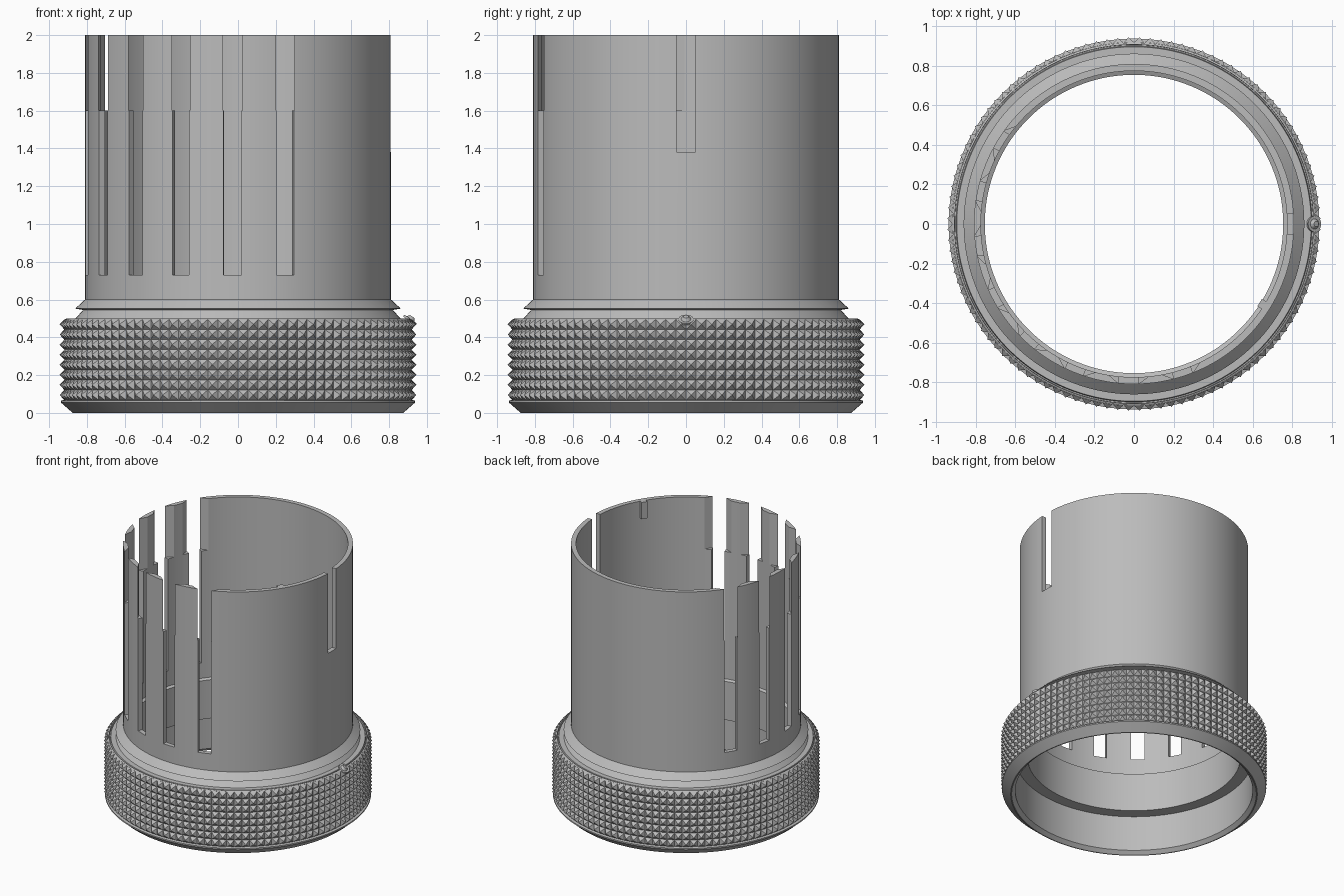
import bpy, bmesh, math
from mathutils import Matrix, Vector

if "Cube" in bpy.data.objects:
    bpy.data.objects.remove(bpy.data.objects["Cube"], do_unlink=True)

metal = bpy.data.materials.new("grey_metal")
metal.use_nodes = True
GREY = (0.5, 0.5, 0.5, 1)
metal.diffuse_color = GREY
metal.node_tree.nodes["Principled BSDF"].inputs["Base Color"].default_value = GREY


def finish(bm, name, smooth=True):
    bmesh.ops.recalc_face_normals(bm, faces=bm.faces)
    mesh = bpy.data.meshes.new(name)
    bm.to_mesh(mesh)
    bm.free()
    mesh.materials.append(metal)
    ob = bpy.data.objects.new(name, mesh)
    bpy.context.collection.objects.link(ob)
    if smooth:
        smooth_object(ob)
    return ob


def smooth_object(ob):
    bpy.ops.object.select_all(action='DESELECT')
    ob.select_set(True)
    bpy.context.view_layer.objects.active = ob
    bpy.ops.object.shade_smooth_by_angle(angle=math.radians(20))


def lathe(bm, profile, steps=144):
    """Revolve a closed (radius, height) outline around z."""
    rings = []
    for i in range(steps):
        a = math.tau * i / steps
        rings.append([bm.verts.new((r * math.cos(a), r * math.sin(a), z)) for r, z in profile])
    n = len(profile)
    for i in range(steps):
        a, b = rings[i], rings[(i + 1) % steps]
        for j in range(n):
            k = (j + 1) % n
            bm.faces.new((a[j], b[j], b[k], a[k]))


def prism(bm, r0, w0, r1, w1, z0, z1, azimuth):
    """Radial block with half widths w0 at radius r0 and w1 at radius r1."""
    rot = Matrix.Rotation(math.radians(azimuth), 3, 'Z')
    plan = [(r0, -w0), (r1, -w1), (r1, w1), (r0, w0)]
    low, high = [[bm.verts.new(rot @ Vector((x, y, z))) for x, y in plan] for z in (z0, z1)]
    bm.faces.new(low[::-1])
    bm.faces.new(high)
    for i in range(4):
        k = (i + 1) % 4
        bm.faces.new((low[i], low[k], high[k], high[i]))


def cut(target, cutter):
    mod = target.modifiers.new("cut", 'BOOLEAN')
    mod.operation = 'DIFFERENCE'
    mod.solver = 'EXACT'
    mod.object = cutter
    bpy.context.view_layer.objects.active = target
    bpy.ops.object.modifier_apply(modifier=mod.name)
    bpy.data.objects.remove(cutter, do_unlink=True)


# Slotted tube with its flared collar and inner lip
bm = bmesh.new()
lathe(bm, [(0.775, 2), (0.81, 2), (0.81, 0.6), (0.862, 0.552), (0.82, 0.545),
           (0.86, 0.5), (0.86, 0.3), (0.755, 0.3), (0.755, 0.6), (0.775, 0.61)])
tube = finish(bm, "slotted_tube", smooth=False)

slot_angles = [288 - 20 * i for i in range(8)]

# Long slots and one short slot
bm = bmesh.new()
for az in slot_angles:
    prism(bm, 0.7, 0.048, 0.9, 0.048, 0.73, 2.1, az)
prism(bm, 0.7, 0.05, 0.9, 0.05, 1.38, 2.1, 0)
slots = finish(bm, "slot_cutter", smooth=False)
slots.hide_render = True
cut(tube, slots)

# Slots flare inwards near the top
bm = bmesh.new()
for az in slot_angles:
    prism(bm, 0.74, 0.135, 0.83, 0.025, 1.6, 2.1, az)
flares = finish(bm, "flare_cutter", smooth=False)
flares.hide_render = True
cut(tube, flares)
smooth_object(tube)

# Small key on the inside of the rim
bm = bmesh.new()
prism(bm, 0.75, 0.022, 0.79, 0.022, 1.87, 2, -32)
finish(bm, "rim_key", smooth=False)

# Grip ring body
bm = bmesh.new()
lathe(bm, [(0.855, 0.5), (0.897, 0.5), (0.901, 0.48), (0.907, 0.48), (0.908, 0.5),
           (0.918, 0.495), (0.918, 0.07), (0.938, 0.065), (0.938, 0.055), (0.875, 0),
           (0.868, 0), (0.842, 0.025), (0.842, 0.31), (0.855, 0.31)])
finish(bm, "grip_ring")

# Knurling: a grid of small pyramids
COLS, ROWS, Z0, Z1 = 108, 8, 0.068, 0.495
bm = bmesh.new()


def on_ring(col, row, r):
    a = math.tau * col / COLS
    return bm.verts.new((r * math.cos(a), r * math.sin(a), Z0 + (Z1 - Z0) * row / ROWS))


grid = [[on_ring(c, r, 0.919) for r in range(ROWS + 1)] for c in range(COLS)]
for c in range(COLS):
    d = (c + 1) % COLS
    for r in range(ROWS):
        tip = on_ring(c + 0.5, r + 0.5, 0.945)
        corners = [grid[c][r], grid[d][r], grid[d][r + 1], grid[c][r + 1]]
        for i in range(4):
            bm.faces.new((corners[i], corners[(i + 1) % 4], tip))
finish(bm, "knurled_grip", smooth=False)

# Index pin set in the ring's upper edge
bm = bmesh.new()
lathe(bm, [(0.001, 0.0), (0.04, 0.0), (0.04, 0.012), (0.026, 0.012), (0.014, 0.028), (0.001, 0.028)], 24)
bmesh.ops.transform(bm, verts=bm.verts,
                    matrix=Matrix.Translation((0.907, 0, 0.487)) @ Matrix.Rotation(math.radians(35), 4, 'Y'))
finish(bm, "index_pin")
